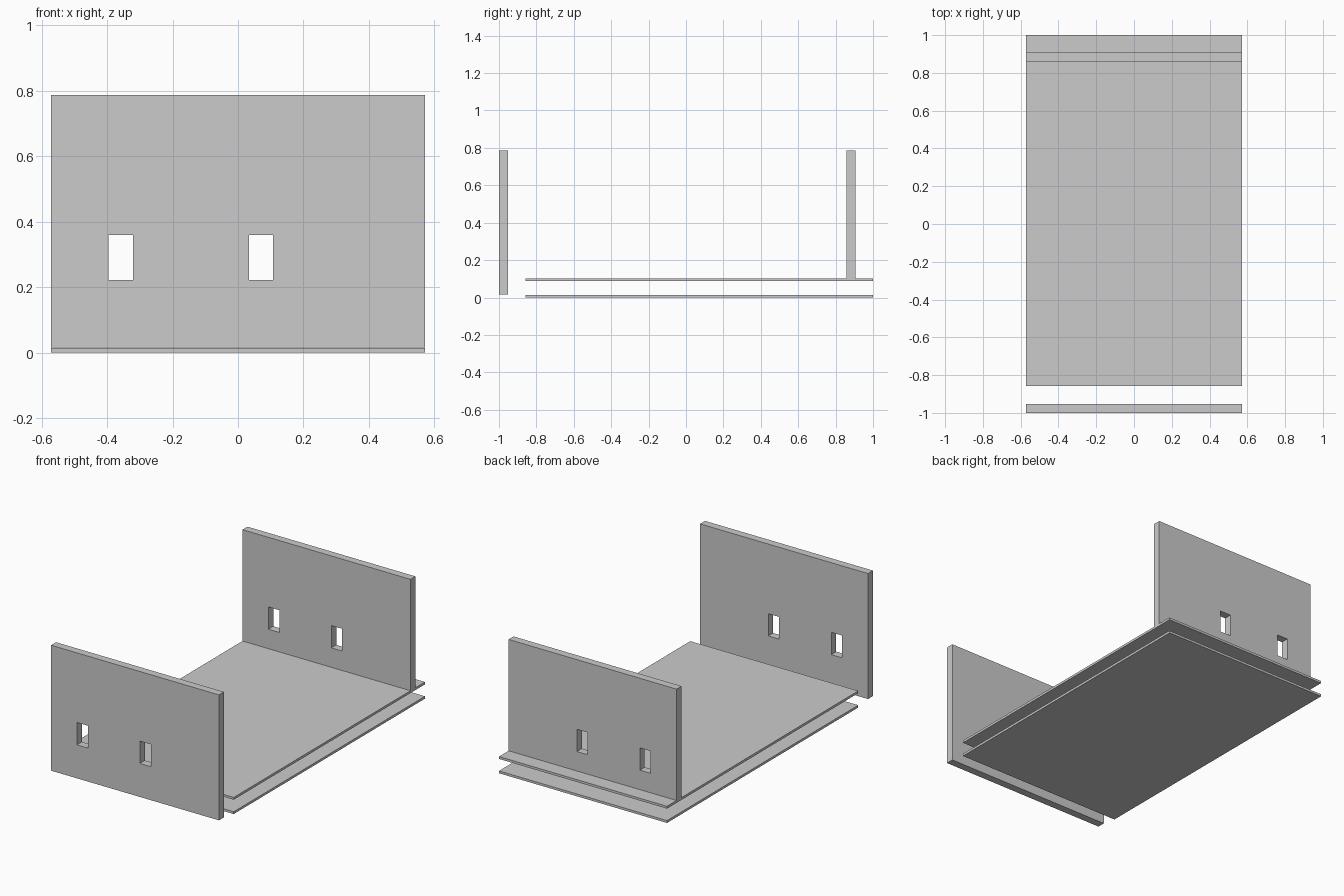
import bpy, bmesh

if "Cube" in bpy.data.objects:
    bpy.data.objects.remove(bpy.data.objects["Cube"])

grey = bpy.data.materials.new("light grey")
grey.diffuse_color = (0.6, 0.6, 0.6, 1)
grey.use_nodes = True
grey.node_tree.nodes["Principled BSDF"].inputs["Base Color"].default_value = grey.diffuse_color

W = 0.571                                  # half width
HOLES = [(-0.395, -0.321), (0.033, 0.107)]  # slot x ranges
HOLE_Z = (0.222, 0.359)


def extruded(name, quads, offset):
    """Sheet of quads pushed out along offset into a closed solid."""
    bm = bmesh.new()
    for q in quads:
        bm.faces.new([bm.verts.new(p) for p in q])
    bmesh.ops.remove_doubles(bm, verts=bm.verts, dist=1e-5)
    geom = bmesh.ops.extrude_face_region(bm, geom=bm.faces[:], use_keep_orig=True)["geom"]
    moved = [v for v in geom if isinstance(v, bmesh.types.BMVert)]
    bmesh.ops.translate(bm, verts=moved, vec=offset)
    bmesh.ops.recalc_face_normals(bm, faces=bm.faces)
    # merge the coplanar cells into large flat faces
    bmesh.ops.dissolve_limit(bm, angle_limit=0.01, verts=bm.verts, edges=bm.edges)
    me = bpy.data.meshes.new(name)
    bm.to_mesh(me)
    bm.free()
    me.materials.append(grey)
    ob = bpy.data.objects.new(name, me)
    bpy.context.collection.objects.link(ob)
    return ob


def slotted_panel(name, y, z0, z1, thick):
    """Upright panel made of a grid of cells, leaving out the two slots."""
    xs = [-W] + [x for h in HOLES for x in h] + [W]
    zs = [z0, *HOLE_Z, z1]
    quads = []
    for i in range(len(xs) - 1):
        for k in range(len(zs) - 1):
            if k == 1 and i in (1, 3):
                continue
            a, b, c, d = xs[i], xs[i + 1], zs[k], zs[k + 1]
            quads.append([(a, y, c), (b, y, c), (b, y, d), (a, y, d)])
    return extruded(name, quads, (0, thick, 0))


def plate(name, z, thick):
    quad = [(-W, -0.857, z), (W, -0.857, z), (W, 1, z), (-W, 1, z)]
    return extruded(name, [quad], (0, 0, thick))


# two thin horizontal plates
plate("bottom_plate", 0, 0.0145)
plate("top_plate", 0.088, 0.0145)

# two upright panels with slots
slotted_panel("front_panel", -1.0, 0.016, 0.787, 0.048)
slotted_panel("back_panel", 0.859, 0.1025, 0.787, 0.048)
